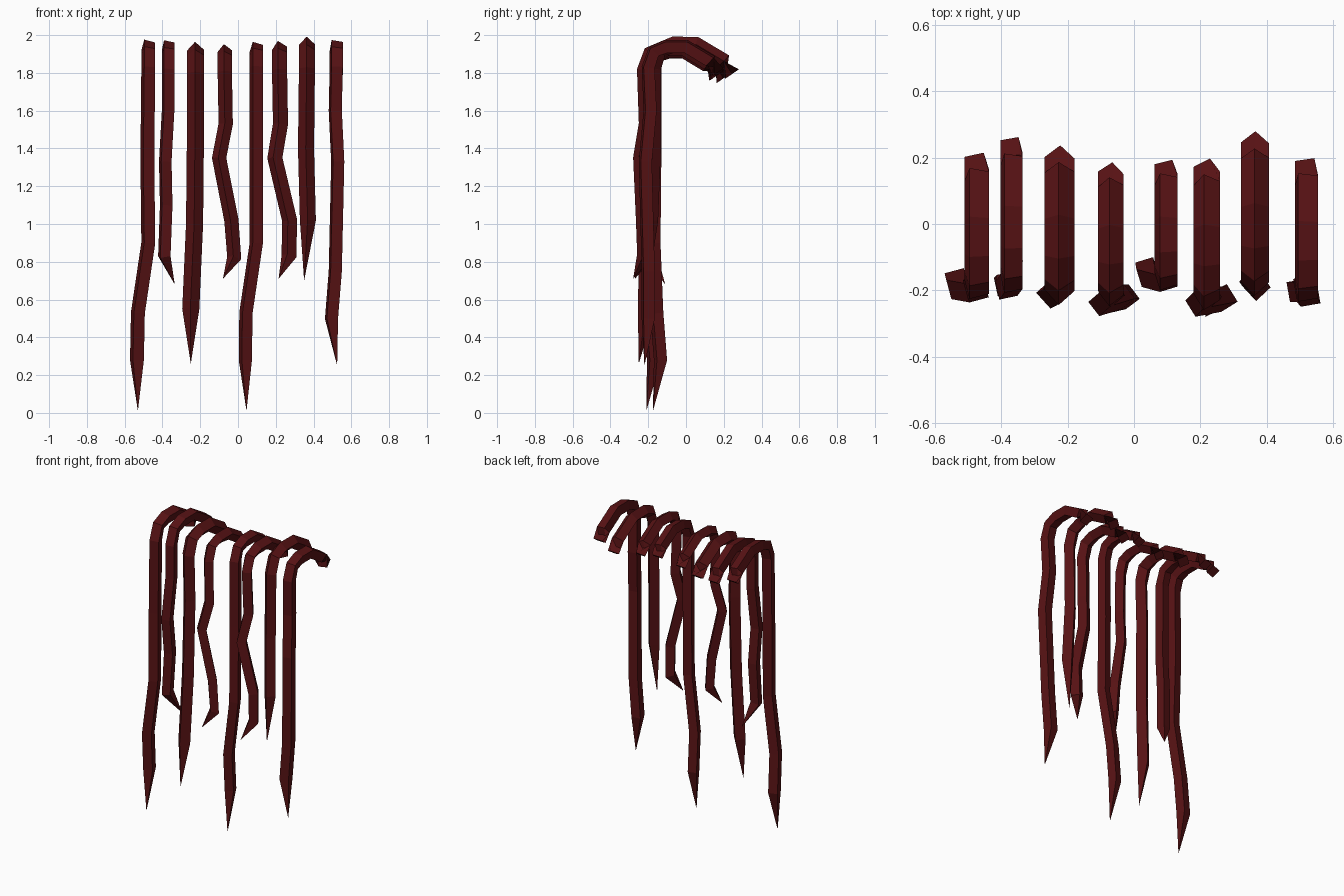
import bpy
import bmesh
from math import sin, cos, pi, radians
from mathutils import Vector

default_cube = bpy.data.objects.get("Cube")
if default_cube:
    bpy.data.objects.remove(default_cube, do_unlink=True)

# One dark red for every strand
red = bpy.data.materials.new("dark_red")
red.use_nodes = True
colour = (0.095, 0.006, 0.007, 1)
red.diffuse_color = colour
red.node_tree.nodes["Principled BSDF"].inputs["Base Color"].default_value = colour

# Hooked top shared by all strands: (fraction from front to back, drop per span)
HOOK = [(1, .37), (.89, .21), (.54, 0), (.26, 0), (.08, .07), (0, .3)]


def sweep(name, path, width, twist):
    """Sweep a twisted square along the path and close it to a point."""
    bm = bmesh.new()
    rings = []
    radius = width / 2 ** .5
    for i, point in enumerate(path[:-1]):
        ahead = (path[i + 1] - point).normalized()
        behind = (point - path[i - 1]).normalized() if i else ahead
        tangent = (ahead + behind).normalized()
        side = Vector((1, 0, 0))
        side = (side - tangent * side.dot(tangent)).normalized()
        outward = side.cross(tangent)
        if i == 0 and outward.z < 0:
            outward = -outward
        corners = [radians(twist) + pi / 4 + k * pi / 2 for k in range(4)]
        rings.append([bm.verts.new(point + radius * (side * cos(a) + outward * sin(a)))
                      for a in corners])
    tip = bm.verts.new(path[-1])
    bm.faces.new(rings[0])
    for lower, upper in zip(rings, rings[1:]):
        for k in range(4):
            j = (k + 1) % 4
            bm.faces.new((lower[k], lower[j], upper[j], upper[k]))
    for k in range(4):
        bm.faces.new((rings[-1][k], rings[-1][(k + 1) % 4], tip))
    bmesh.ops.recalc_face_normals(bm, faces=bm.faces)
    mesh = bpy.data.meshes.new(name)
    bm.to_mesh(mesh)
    bm.free()
    mesh.materials.append(red)
    bpy.context.collection.objects.link(bpy.data.objects.new(name, mesh))


def strand(name, x, front, back, top, width, twist, hang):
    """Hook over the top, then hang through (x, y, z) offsets to the tip."""
    span = back - front
    path = [Vector((x, front + span * f, top - drop * span)) for f, drop in HOOK]
    path += [Vector((x + dx, front + dy, z)) for dx, dy, z in hang]
    sweep(name, path, width, twist)


# Strands from the model's right to its left
strand("far_right_long_strand", x=-.475, front=-.19, back=.185, top=1.94,
       width=.06, twist=15,
       hang=[(-.005, 0, 1.35), (0, -.01, .9), (-.055, 0, .53),
             (-.06, .02, .28), (-.055, -.02, .01)])
strand("right_short_strand", x=-.37, front=-.175, back=.235, top=1.94,
       width=.056, twist=12,
       hang=[(0, 0, 1.6), (-.015, -.02, 1.33), (-.01, 0, 1.1),
             (-.02, -.01, .83), (.035, .065, .68)])
strand("right_broad_strand", x=-.225, front=-.2, back=.2, top=1.92,
       width=.064, twist=42,
       hang=[(0, .01, 1.5), (-.005, 0, 1), (-.025, -.01, .55),
             (-.025, -.05, .26)])
strand("inner_right_bent_strand", x=-.07, front=-.21, back=.155, top=1.915,
       width=.054, twist=38,
       hang=[(.005, 0, 1.53), (-.03, -.03, 1.35), (.035, -.01, 1.02),
             (.05, -.01, .82), (-.01, -.06, .71)])
strand("inner_left_long_strand", x=.097, front=-.165, back=.165, top=1.93,
       width=.056, twist=17,
       hang=[(0, 0, 1.4), (0, -.005, .9), (-.055, .01, .53),
             (-.058, .03, .28), (-.052, -.01, .01)])
strand("left_bent_strand", x=.22, front=-.22, back=.165, top=1.93,
       width=.058, twist=32,
       hang=[(.005, .01, 1.53), (-.025, -.02, 1.35), (.053, -.005, 1.02),
             (.05, 0, .83), (-.005, -.06, .71)])
strand("left_short_strand", x=.365, front=-.175, back=.245, top=1.95,
       width=.06, twist=43,
       hang=[(-.005, 0, 1.4), (.005, -.015, 1.02), (-.015, -.02, .7)])
strand("far_left_strand", x=.52, front=-.2, back=.17, top=1.94,
       width=.06, twist=10,
       hang=[(-.005, .01, 1.6), (.008, -.015, 1.33), (-.005, 0, .75),
             (-.025, 0, .5), (.005, -.02, .25)])
